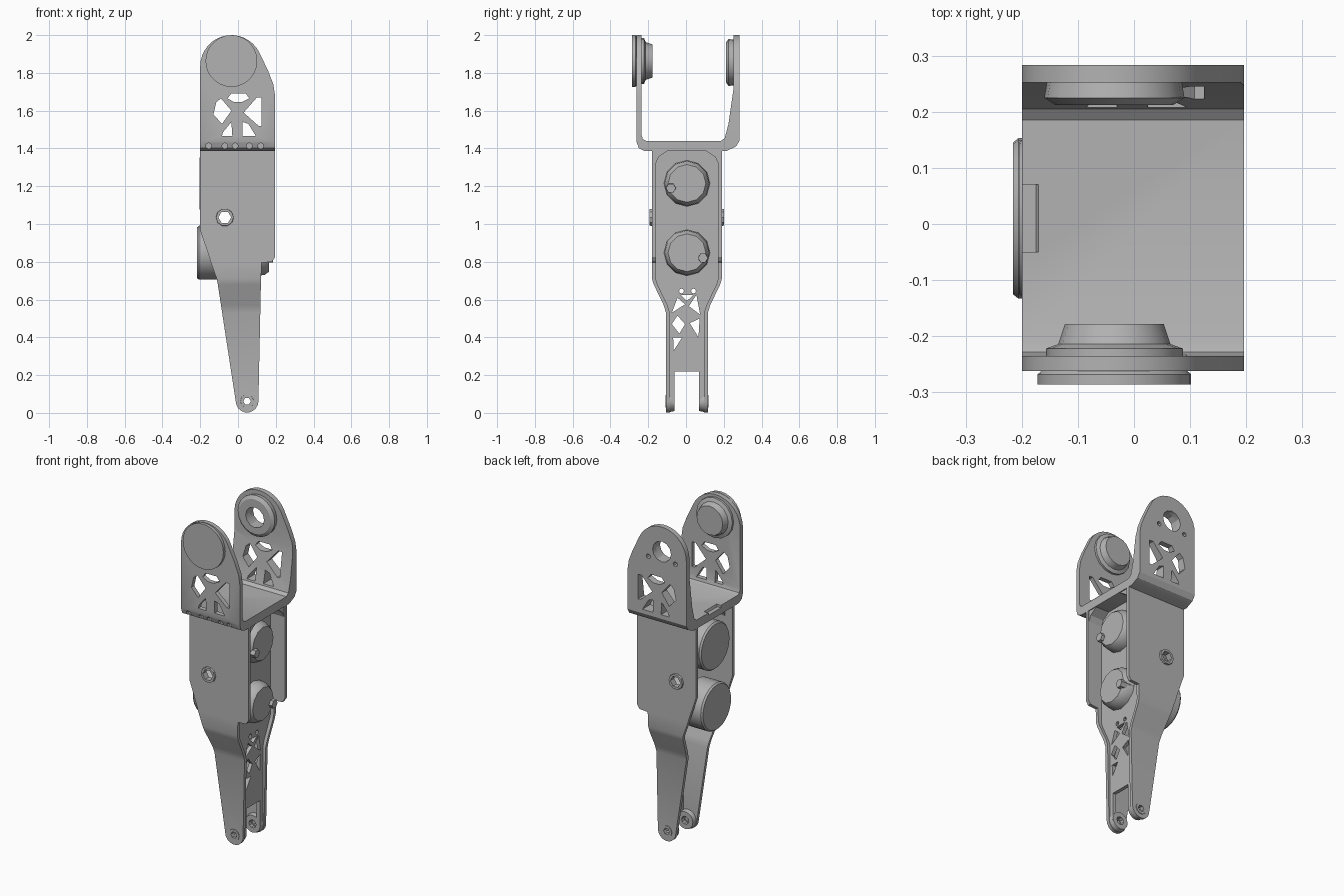
import bpy, bmesh, math
from mathutils import Vector

grey = bpy.data.materials.new("machined grey")
grey.diffuse_color = (0.45, 0.45, 0.45, 1)


def finish(name, bm, angle=30):
    bmesh.ops.recalc_face_normals(bm, faces=bm.faces)
    me = bpy.data.meshes.new(name)
    bm.to_mesh(me)
    bm.free()
    ob = bpy.data.objects.new(name, me)
    bpy.context.collection.objects.link(ob)
    me.materials.append(grey)
    smooth(ob, angle)
    return ob


def smooth(ob, angle=30):
    bpy.ops.object.select_all(action='DESELECT')
    ob.select_set(True)
    bpy.context.view_layer.objects.active = ob
    bpy.ops.object.shade_smooth_by_angle(angle=math.radians(angle))


def loft(name, rings):
    """Skin closed rings of equal length and cap both ends."""
    bm = bmesh.new()
    vs = [[bm.verts.new(p) for p in r] for r in rings]
    n = len(vs[0])
    for a, b in zip(vs, vs[1:]):
        for i in range(n):
            bm.faces.new((a[i], a[(i + 1) % n], b[(i + 1) % n], b[i]))
    bm.faces.new(vs[0])
    bm.faces.new(vs[-1][::-1])
    return finish(name, bm)


def place(axis, u, v, d):
    return (d, u, v) if axis == 'x' else (u, d, v)


def prism(name, axis, pts, a, b):
    """Extrude a (y,z) outline along x, or an (x,z) outline along y."""
    return loft(name, [[place(axis, u, v, d) for u, v in pts] for d in (a, b)])


def circle(cu, cv, r, n=24, a0=0, a1=360):
    full = a1 - a0 == 360
    k = n if full else n - 1
    return [(cu + r * math.cos(math.radians(a0 + (a1 - a0) * i / k)),
             cv + r * math.sin(math.radians(a0 + (a1 - a0) * i / k))) for i in range(n)]


def turned(name, axis, cu, cv, steps, n=24):
    """Round part from (distance, radius) steps."""
    return loft(name, [[place(axis, u, v, d) for u, v in circle(cu, cv, r, n)] for d, r in steps])


def boolean(ob, cutters, op='DIFFERENCE'):
    for c in cutters:
        c.hide_render = True
        m = ob.modifiers.new("cut", 'BOOLEAN')
        m.operation, m.object, m.solver = op, c, 'EXACT'
        bpy.context.view_layer.objects.active = ob
        bpy.ops.object.modifier_apply(modifier=m.name)
        bpy.data.objects.remove(c)
    smooth(ob)


# Upper fork: bent U profile trimmed to the rounded arm outline
u_profile = [(-0.262, 2.05), (-0.262, 1.435), (-0.25, 1.402), (-0.22, 1.387), (0.215, 1.387),
             (0.265, 1.41), (0.283, 1.44), (0.283, 2.05), (0.252, 2.05), (0.252, 1.72),
             (0.225, 1.53), (0.205, 1.455), (0.185, 1.44), (-0.21, 1.44), (-0.228, 1.448),
             (-0.235, 1.47), (-0.235, 2.05)]
fork = prism("upper_fork", 'x', u_profile, -0.2, 0.196)
outline = [(-0.21, 1.3), (0.21, 1.3), (0.196, 1.68), (0.187, 1.74), (0.16, 1.81)]
outline += circle(-0.035, 1.835, 0.165, 16, 25, 180) + [(-0.21, 1.8)]
boolean(fork, [prism("arm_outline", 'y', outline, -0.5, 0.5)], 'INTERSECT')

# Truss openings, small screw holes and the cable notch of the fork
truss = [[(-0.055, 1.665), (-0.035, 1.692), (0.04, 1.692), (0.06, 1.665), (0.02, 1.645), (-0.02, 1.645)],
         [(-0.13, 1.58), (-0.115, 1.645), (-0.09, 1.665), (-0.035, 1.6), (-0.085, 1.53)],
         [(0.03, 1.59), (0.1, 1.67), (0.125, 1.67), (0.125, 1.52), (0.108, 1.52)],
         [(-0.085, 1.465), (-0.08, 1.485), (-0.035, 1.54), (-0.03, 1.465)],
         [(0.025, 1.465), (0.025, 1.54), (0.055, 1.53), (0.095, 1.465)]]
cuts = [prism("truss_cutter", 'y', t, -0.4, 0.4) for t in truss]
cuts += [prism("screw_cutter", 'y', circle(x, 1.413, 0.016, 8), -0.3, -0.235)
         for x in (-0.155, -0.07, -0.015, 0.06, 0.12)]
cuts.append(prism("bearing_cutter", 'y', circle(-0.035, 1.85, 0.062, 12), 0.2, 0.4))
for a in (-30, 210):
    cx, cz = -0.035 + 0.105 * math.cos(math.radians(a)), 1.85 + 0.105 * math.sin(math.radians(a))
    cuts.append(prism("small_cutter", 'y', circle(cx, cz, 0.014, 8), 0.2, 0.4))
cuts.append(prism("notch_cutter", 'y', [(-0.3, 1.425), (-0.175, 1.425), (-0.15, 1.5), (-0.3, 1.5)],
                  -0.05, 0.07))
boolean(fork, cuts)

# Joint cap outside the front arm, its inner hub, and the back arm bearing ring
turned("joint_cap", 'y', -0.035, 1.863, [(-0.262, 0.13), (-0.268, 0.137), (-0.286, 0.137)], 28)
turned("joint_hub", 'y', -0.035, 1.863, [(-0.236, 0.122), (-0.222, 0.122), (-0.214, 0.1), (-0.178, 0.088)], 16)
ring = turned("bearing_ring", 'y', -0.035, 1.855, [(0.254, 0.12), (0.225, 0.125), (0.212, 0.105)], 20)
boolean(ring, [prism("ring_cutter", 'y', circle(-0.035, 1.85, 0.062, 12), 0.2, 0.4)])

# Side plates: wide upper body, bent inward and tapering to the foot
rows = [(1.39, 0.185, -0.2, 0.196), (0.965, 0.185, -0.2, 0.196), (0.825, 0.185, -0.152, 0.196),
        (0.80, 0.185, -0.145, 0.18), (0.795, 0.185, -0.143, 0.125), (0.71, 0.185, -0.113, 0.122),
        (0.68, 0.176, -0.107, 0.121), (0.57, 0.123, -0.09, 0.119), (0.53, 0.111, -0.084, 0.118),
        (0.06, 0.111, -0.012, 0.108)]
for a in (20, 40, 60, 78):
    w = 0.06 * math.cos(math.radians(a))
    rows.append((0.062 - 0.06 * math.sin(math.radians(a)), 0.111, 0.048 - w, 0.048 + w))
for side, word in ((-1, "front"), (1, "back")):
    rings = []
    for z, y, xl, xr in rows:
        yo, yi = 0.005 + side * y, 0.005 + side * (y - 0.02)
        rings.append([(xl, yo, z), (xr, yo, z), (xr, yi, z), (xl, yi, z)])
    plate = loft(word + "_side_plate", rings)
    lug = turned(word + "_foot_lug", 'y', 0.048, 0.062,
                 [(0.005 + side * 0.095, 0.058), (0.005 + side * 0.065, 0.052)], 16)
    boolean(plate, [prism("bolt_cutter", 'y', circle(-0.07, 1.035, 0.042, 12), -0.4, 0.4),
                    prism("foot_cutter", 'y', circle(0.048, 0.062, 0.024, 10), -0.4, 0.4)])
    boolean(lug, [prism("foot_cutter", 'y', circle(0.048, 0.062, 0.024, 10), -0.4, 0.4)])
    # Bushings in the plate and the foot
    for nm, x, z, r, hole, y0, y1 in (("body_bushing", -0.07, 1.035, 0.05, 0.034, 0.16, 0.197),
                                      ("foot_bushing", 0.048, 0.062, 0.038, 0.02, 0.09, 0.114)):
        b = turned(word + "_" + nm, 'y', x, z, [(0.005 + side * y0, r), (0.005 + side * y1, r * 0.92)], 10)
        boolean(b, [prism("bushing_cutter", 'y', circle(x, z, hole, 6), -0.4, 0.4)])

# Web panel joining both plates, with fork slot and truss openings
web_outline = [(-0.175, 1.4), (-0.175, 0.7), (-0.1, 0.55), (-0.1, 0.05), (-0.062, 0.05), (-0.062, 0.218),
               (0.068, 0.218), (0.068, 0.05), (0.11, 0.05), (0.11, 0.55), (0.185, 0.7), (0.185, 1.4)]
web = prism("web_panel", 'x', web_outline, 0.078, 0.1)
web_holes = [[(-0.075, 0.53), (-0.045, 0.61), (-0.005, 0.575)], [(0.015, 0.565), (0.055, 0.625), (0.075, 0.52)],
             [(-0.03, 0.625), (0.04, 0.625), (0.005, 0.593)],
             [(-0.075, 0.47), (-0.045, 0.515), (-0.005, 0.47), (-0.035, 0.42)],
             [(0.02, 0.475), (0.072, 0.5), (0.066, 0.4)], [(-0.065, 0.33), (-0.02, 0.4), (-0.068, 0.4)],
             circle(-0.024, 0.645, 0.013, 8), circle(0.04, 0.645, 0.013, 8)]
boolean(web, [prism("web_cutter", 'x', h, 0, 0.2) for h in web_holes])

# Corner fillets where the body meets the fork
for s in (-1, 1):
    pts = [(0.005 + s * 0.17, 1.395), (0.005 + s * 0.17, 1.31), (0.005 + s * 0.15, 1.355), (0.005 + s * 0.09, 1.395)]
    prism("corner_fillet", 'x', pts, -0.15, 0.19)

# Motor drums on the left, output horns and cable plugs on the right
for word, z, left, plug_y, plug_z in (("upper", 1.215, -0.205, -0.08, 1.19), ("lower", 0.848, -0.216, 0.09, 0.82)):
    turned(word + "_motor_drum", 'x', 0.01, z,
           [(left, 0.135), (left + 0.01, 0.143), (-0.09, 0.143), (-0.085, 0.125), (0.08, 0.125)], 28)
    turned(word + "_output_horn", 'x', 0.005, z, [(0.098, 0.122), (0.14, 0.118), (0.165, 0.1)], 12)
    turned(word + "_cable_plug", 'x', plug_y, plug_z, [(0.1, 0.03), (0.185, 0.026)], 6)
